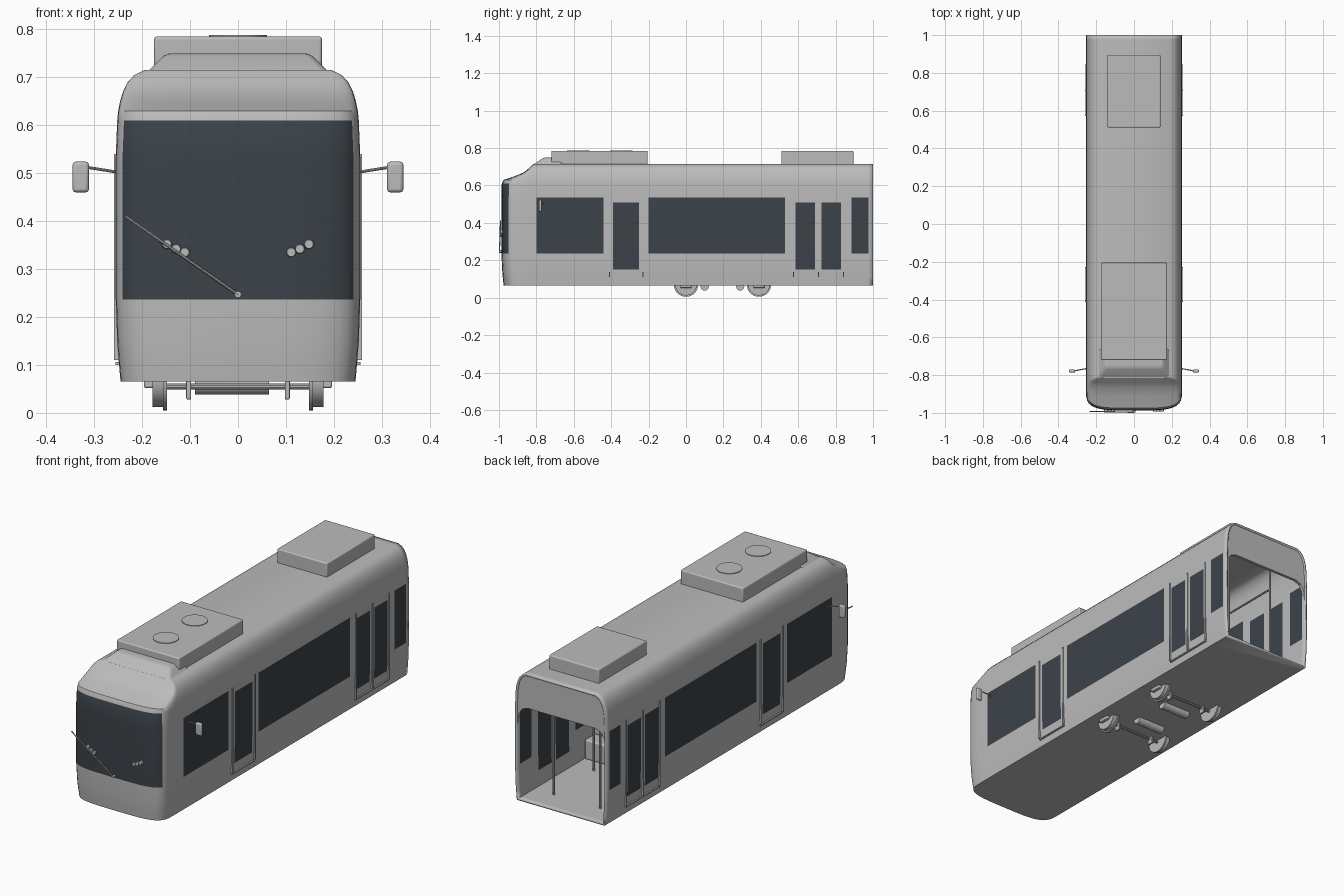
import bpy, bmesh, math
from mathutils import Vector, Matrix

old = bpy.data.objects.get("Cube")
if old:
    bpy.data.objects.remove(old)


def material(name, rgb):
    m = bpy.data.materials.new(name)
    m.use_nodes = True
    m.diffuse_color = (*rgb, 1)
    m.node_tree.nodes["Principled BSDF"].inputs["Base Color"].default_value = (*rgb, 1)
    return m


GREY = material("light grey paint", (0.5, 0.5, 0.5))
GLASS = material("dark tinted glass", (0.045, 0.056, 0.067))


def finish(name, bm, mats=(GREY,), bevel=0):
    bmesh.ops.recalc_face_normals(bm, faces=bm.faces)
    me = bpy.data.meshes.new(name)
    bm.to_mesh(me)
    bm.free()
    ob = bpy.data.objects.new(name, me)
    bpy.context.collection.objects.link(ob)
    for m in mats:
        me.materials.append(m)
    bpy.ops.object.select_all(action='DESELECT')
    ob.select_set(True)
    bpy.context.view_layer.objects.active = ob
    bpy.ops.object.shade_smooth_by_angle(angle=math.radians(35))
    if bevel:
        mod = ob.modifiers.new("rounded edges", 'BEVEL')
        mod.width, mod.segments = bevel, 3
    return ob


def box(name, x, y, z, bevel=0, taper=None):
    """Box from (min, max) ranges; taper gives the x and y ranges of the top."""
    bm = bmesh.new()
    bmesh.ops.create_cube(bm, size=1)
    for v in bm.verts:
        top = v.co.z > 0
        rx, ry = taper if taper and top else (x, y)
        v.co = (rx[v.co.x > 0], ry[v.co.y > 0], z[top])
    return finish(name, bm, bevel=bevel)


def rod(name, a, b, r, sides=10, r2=None):
    a, b = Vector(a), Vector(b)
    bm = bmesh.new()
    rot = (b - a).to_track_quat('Z', 'Y').to_matrix().to_4x4()
    bmesh.ops.create_cone(bm, cap_ends=True, segments=sides, radius1=r,
                          radius2=r if r2 is None else r2, depth=(b - a).length,
                          matrix=Matrix.Translation((a + b) / 2) @ rot)
    return finish(name, bm)


# Body shell: stacked plan outlines (height, half width, nose y, nose depth)
LEVELS = [(.065, .245, -.975, .12), (.11, .249, -.98, .12), (.15, .252, -.983, .12),
          (.237, .255, -.987, .12), (.51, .255, -.987, .12), (.535, .255, -.987, .12),
          (.61, .252, -.985, .12), (.63, .250, -.975, .11), (.65, .246, -.915, .07),
          (.67, .240, -.868, .04), (.69, .230, -.842, .02), (.705, .216, -.827, .01),
          (.715, .195, -.815, .005)]
PANES = [(-.8, -.44), (-.2, .53), (.885, .975)]
DOORS = [(-.39, -.25), (.585, .69), (.725, .83)]
COLUMNS = sorted([e for p in PANES + DOORS for e in p] + [1], reverse=True)
STEP = 9


def outline(z, w, nose, depth):
    side = [(w, y) for y in COLUMNS]
    front = []
    for deg in range(0, 181, STEP):
        c, s = math.cos(math.radians(deg)), abs(math.sin(math.radians(deg)))
        front.append((math.copysign(w * abs(c) ** .5, c), nose + depth * (1 - s ** .5)))
    return [(x, y, z) for x, y in side + front + [(-x, y) for x, y in reversed(side)]]


def is_glass(c):
    if c.y < -.94 or (c.y < -.87 and abs(c.x) < .24):
        return .237 < c.z < .61 and abs(c.x) < .241
    if any(a < c.y < b for a, b in PANES):
        return .237 < c.z < .535
    return any(a < c.y < b for a, b in DOORS) and .15 < c.z < .51


bm = bmesh.new()
rows = [[bm.verts.new(p) for p in outline(*lv)] for lv in LEVELS]
for lo, hi in zip(rows, rows[1:]):
    for i in range(len(lo) - 1):
        f = bm.faces.new((lo[i], lo[i + 1], hi[i + 1], hi[i]))
        f.material_index = int(is_glass(f.calc_center_median()))
bm.faces.new(rows[0])
bm.faces.new(rows[-1])
shell = finish("body_shell", bm, (GREY, GLASS))
mod = shell.modifiers.new("wall thickness", 'SOLIDIFY')
mod.thickness, mod.offset = .01, -1

# Rear header with an arched opening below it
half = [(.19, .54), (.22, .528), (.238, .5), (.246, .44)]
half += [(w - .004, z - .003) for z, w, *_ in LEVELS if z > .5]
bm = bmesh.new()
pts = half + [(-x, z) for x, z in reversed(half)]
face = bm.faces.new([bm.verts.new((x, .98, z)) for x, z in pts])
new = bmesh.ops.extrude_face_region(bm, geom=[face])["geom"]
bmesh.ops.translate(bm, vec=(0, .015, 0), verts=[v for v in new if isinstance(v, bmesh.types.BMVert)])
finish("rear_header", bm)

# Roof equipment and front fairing
box("front_roof_unit", (-.175, .175), (-.72, -.205), (.71, .785), .006)
box("rear_roof_unit", (-.14, .14), (.51, .895), (.71, .785), .006)
for y in (-.345, -.575):
    rod("roof_fan", (0, y, .78), (0, y, .788), .06, 32)
box("roof_fairing", (-.195, .195), (-.825, -.66), (.705, .75), .012,
    taper=((-.15, .15), (-.76, -.66)))

# Wiper
rod("wiper_pivot", (0, -.982, .247), (0, -.999, .247), .007, 12)
rod("wiper_arm", (0, -.997, .247), (-.235, -.992, .41), .003, 8)

# Parts repeated on both sides
for s, side in ((1, "left"), (-1, "right")):
    def span(a, b):
        return tuple(sorted((s * a, s * b)))

    # Mirror
    rod(side + "_mirror_arm", (s * .25, -.765, .502), (s * .32, -.778, .513), .003, 8)
    box(side + "_mirror", span(.311, .345), (-.787, -.771), (.46, .524), .007)

    # Headlamp cluster
    for x, z in ((.111, .335), (.129, .342), (.148, .352)):
        rod(side + "_headlamp", (s * x, -.975, z), (s * x, -.992, z), .012, 16, .009)

    # Door edge strips and sills
    for y in (-.41, -.23, .575, .708, .842):
        box(side + "_door_strip", span(.249, .259), (y - .003, y + .003), (.11, .54))
    for a, b in ((-.41, -.23), (.575, .842)):
        box(side + "_door_sill", span(.245, .256), (a, b), (.1, .106))

    # Wheels, axle boxes and brake brackets
    for y in (0, .39):
        rod(side + "_wheel_tread", (s * .154, y, .07), (s * .178, y, .07), .058, 32)
        rod(side + "_wheel_flange", (s * .148, y, .07), (s * .156, y, .07), .065, 32)
        box(side + "_axle_box", span(.176, .196), (y - .03, y + .03), (.052, .07), .004)
        box(side + "_brake_bracket", span(.098, .108), (y - .015, y + .015), (.028, .07), .003)

    # Bench seats over the wheels
    for y in (-.08, .31):
        box(side + "_seat", span(.12, .238), (y, y + .16), (.07, .17), .008)
        box(side + "_seat_back", span(.12, .238), (y + .07, y + .09), (.17, .3), .006)

    # Grab poles and rail
    rod(side + "_grab_rail", (s * .13, -.4, .52), (s * .13, .87, .52), .005, 8)
    for y in (-.4, .2, .55, .87):
        rod(side + "_grab_pole", (s * .13, y, .07), (s * .13, y, .7), .005, 8)

# Axles and underfloor cylinders
for y in (0, .39):
    rod("axle", (-.15, y, .055), (.15, y, .055), .006, 10)
for y in (.1, .29):
    rod("underfloor_motor", (-.09, y, .06), (.065, y, .06), .022, 16)

# Driver console
box("driver_console", (-.2, .2), (-.9, -.78), (.07, .23), .01)
